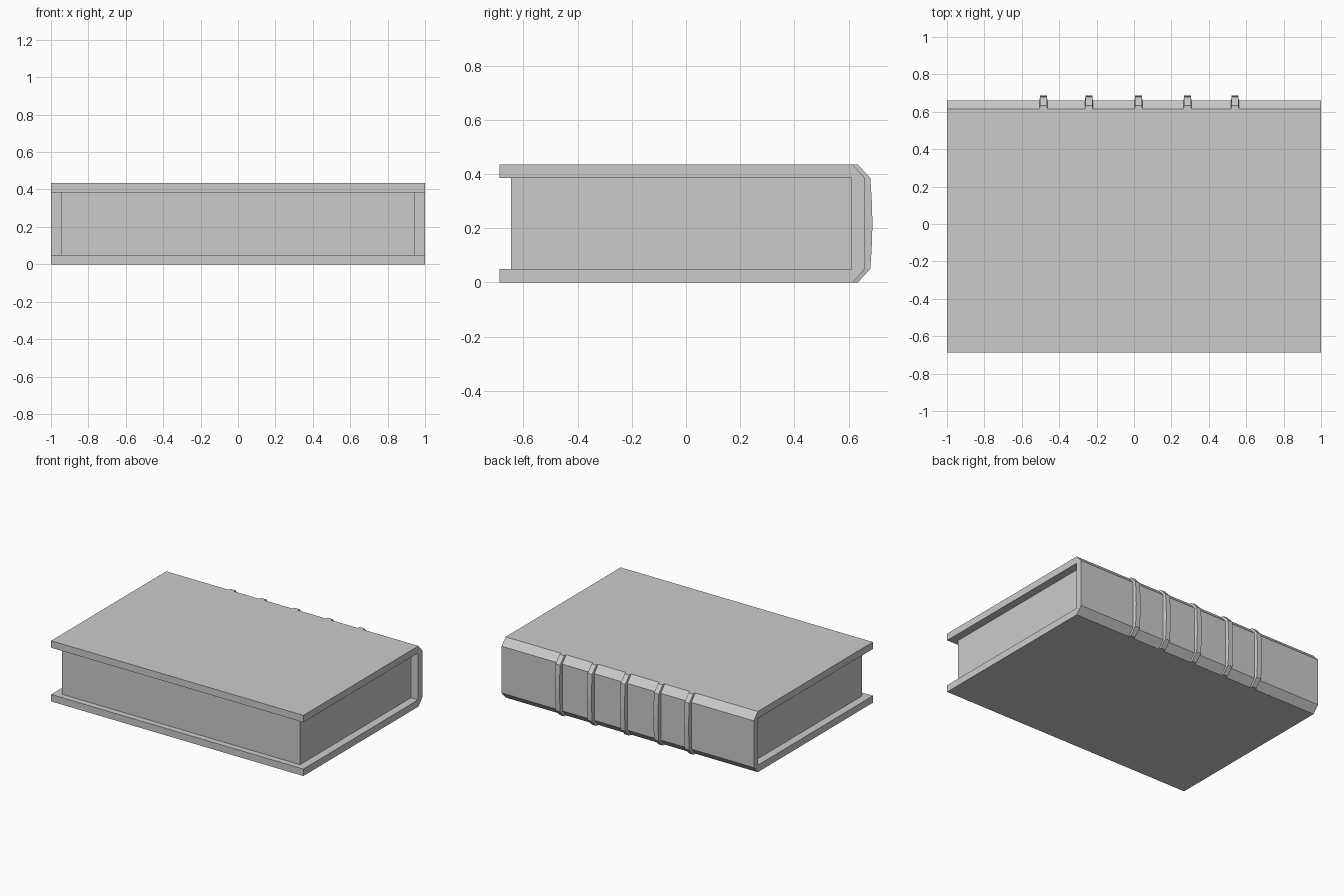
import bpy
import bmesh

if "Cube" in bpy.data.objects:
    bpy.data.objects.remove(bpy.data.objects["Cube"])


def make_object(name, bm):
    bmesh.ops.recalc_face_normals(bm, faces=bm.faces)
    mesh = bpy.data.meshes.new(name)
    bm.to_mesh(mesh)
    bm.free()
    obj = bpy.data.objects.new(name, mesh)
    bpy.context.collection.objects.link(obj)
    return obj


def prism(name, profile, half_len):
    """Extrude a (y, z) profile along x, centred on x = 0."""
    bm = bmesh.new()
    face = bm.faces.new([bm.verts.new((-half_len, y, z)) for y, z in profile])
    ext = bmesh.ops.extrude_face_region(bm, geom=[face])
    moved = [g for g in ext["geom"] if isinstance(g, bmesh.types.BMVert)]
    bmesh.ops.translate(bm, verts=moved, vec=(2 * half_len, 0, 0))
    return make_object(name, bm)


H, T = 0.435, 0.05                # book height, board thickness
FRONT, SPINE_IN, SPINE_OUT = -0.688, 0.611, 0.66

# Cover: two boards and a chamfered spine in one C-shaped profile
lower = [(SPINE_IN, T), (FRONT, T), (FRONT, 0), (0.615, 0), (SPINE_OUT, T)]
upper = [(y, H - z) for y, z in reversed(lower)]
prism("cover", lower + upper, 1.0)

# Page block, inset on the three open sides
prism("pages", [(-0.645, T), (SPINE_IN, T), (SPINE_IN, H - T), (-0.645, H - T)], 0.944)

# Raised spine bands: (base y, crest y, z) stations following the spine
half = [(0.615, 0.634, 0), (SPINE_OUT, 0.68, T), (SPINE_OUT, 0.685, 0.125)]
stations = half + [(SPINE_OUT, 0.688, H / 2)] + [(b, c, H - z) for b, c, z in reversed(half)]


def spine_band(name, x):
    bm = bmesh.new()
    rings = [[bm.verts.new(p) for p in ((x - 0.021, b, z), (x - 0.018, c, z),
                                        (x + 0.018, c, z), (x + 0.021, b, z))]
             for b, c, z in stations]
    for r0, r1 in zip(rings, rings[1:]):
        for i in range(3):
            bm.faces.new((r0[i], r0[i + 1], r1[i + 1], r1[i]))
    bm.faces.new(rings[0])
    bm.faces.new(rings[-1])
    return make_object(name, bm)


for n, x in enumerate((-0.484, -0.241, 0.024, 0.286, 0.54), 1):
    spine_band(f"spine_band_{n}", x)
